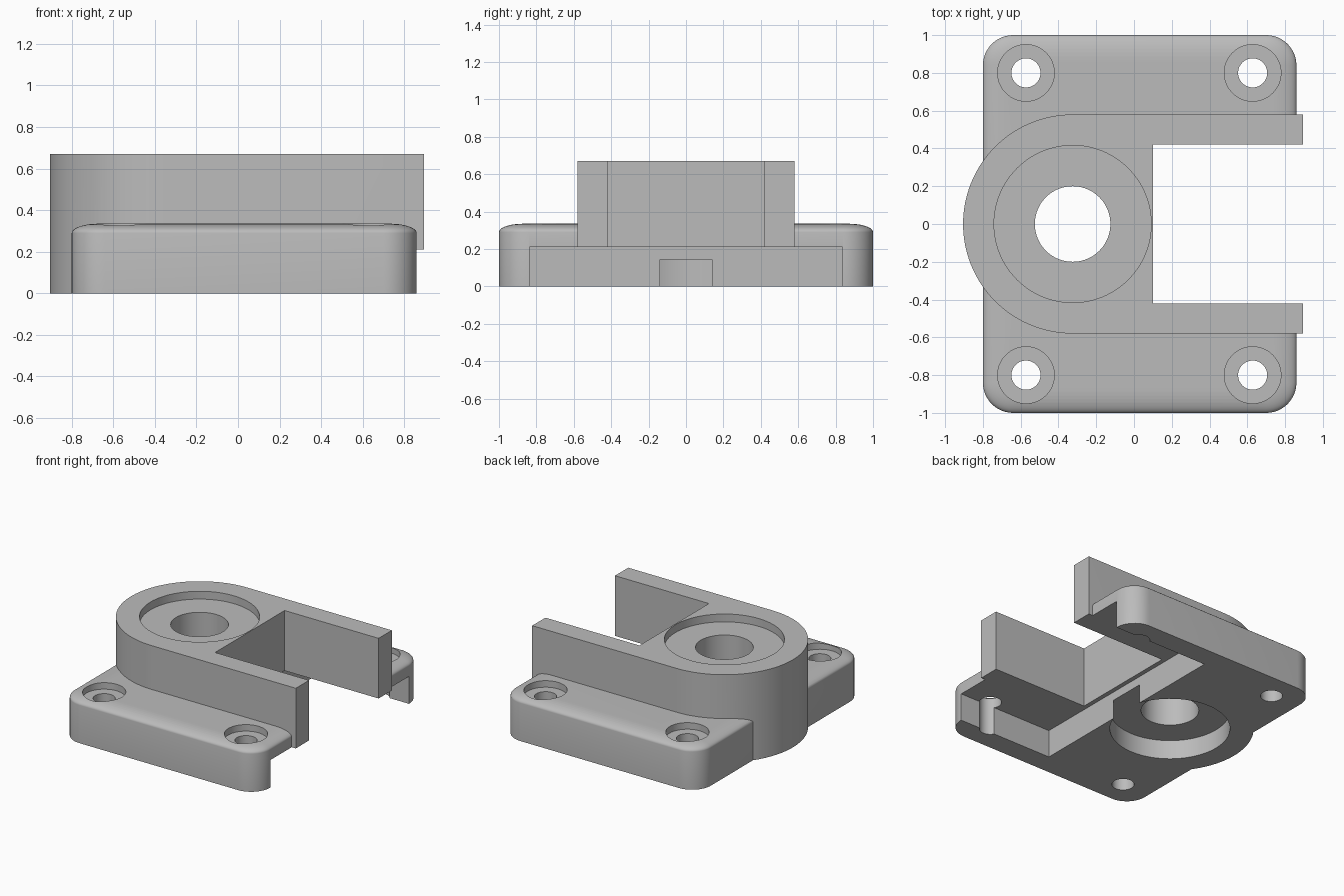
import bpy, bmesh
from math import cos, sin, pi, radians, sqrt

old = bpy.data.objects.get("Cube")
if old:
    bpy.data.objects.remove(old)

grey = bpy.data.materials.new("machined_grey")
grey.use_nodes = True
colour = (0.5, 0.5, 0.5, 1)
grey.diffuse_color = colour
grey.node_tree.nodes["Principled BSDF"].inputs["Base Color"].default_value = colour

BOSS_X, BOSS_R = -0.325, 0.58
PLATE_X, PLATE_Y = 0.03, 0.0
PLATE_HX, PLATE_HY, CORNER, PLATE_H = 0.83, 1.0, 0.16, 0.335
TOP = 0.67


def loft(name, rings):
    """Solid from a stack of rings, each a list of (x, y, z)."""
    bm = bmesh.new()
    loops = [[bm.verts.new(p) for p in ring] for ring in rings]
    n = len(loops[0])
    for a, b in zip(loops, loops[1:]):
        for i in range(n):
            j = (i + 1) % n
            bm.faces.new((a[i], a[j], b[j], b[i]))
    bm.faces.new(loops[0][::-1])
    bm.faces.new(loops[-1])
    bmesh.ops.recalc_face_normals(bm, faces=bm.faces)
    mesh = bpy.data.meshes.new(name)
    bm.to_mesh(mesh)
    bm.free()
    mesh.materials.append(grey)
    ob = bpy.data.objects.new(name, mesh)
    bpy.context.collection.objects.link(ob)
    return ob


def prism(name, outline, z0, z1):
    return loft(name, [[(x, y, z) for x, y in outline] for z in (z0, z1)])


def arc(cx, cy, r, a0, a1, steps):
    return [(cx + r * cos(radians(a0 + (a1 - a0) * i / steps)),
             cy + r * sin(radians(a0 + (a1 - a0) * i / steps)))
            for i in range(steps + 1)]


def cylinder(name, x, y, r, z0, z1, sides=96):
    return prism(name, arc(x, y, r, 0, 360, sides)[:-1], z0, z1)


def box(name, x0, x1, half_y, z0, z1):
    return prism(name, [(x0, -half_y), (x1, -half_y), (x1, half_y), (x0, half_y)], z0, z1)


def combine(target, tool, operation):
    tool.hide_render = True
    mod = target.modifiers.new(operation.lower(), "BOOLEAN")
    mod.operation = operation
    mod.solver = "EXACT"
    mod.object = tool
    bpy.context.view_layer.objects.active = target
    bpy.ops.object.modifier_apply(modifier=mod.name)
    bpy.data.objects.remove(tool)


def plate_ring(inset, z):
    r = CORNER - inset
    hx, hy = PLATE_HX - CORNER, PLATE_HY - CORNER
    ring = []
    for k, (sx, sy) in enumerate(((1, 1), (-1, 1), (-1, -1), (1, -1))):
        ring += arc(PLATE_X + sx * hx, PLATE_Y + sy * hy, r, 90 * k, 90 * k + 90, 12)
    return [(x, y, z) for x, y in ring]


# Mounting plate with rounded corners and a softened top edge
soft_w, soft_h, steps = 0.13, 0.045, 10
rings = [plate_ring(0, 0)]
for i in range(steps + 1):
    a = pi / 2 * i / steps
    rings.append(plate_ring(soft_w * (1 - cos(a)), PLATE_H - soft_h * (1 - sin(a))))
bracket = loft("mounting_bracket", rings)

# Round boss running into two straight arms
boss = prism("boss", arc(BOSS_X, 0, BOSS_R, 90, 270, 64) + [(0.895, -BOSS_R), (0.895, BOSS_R)], 0, TOP)
combine(bracket, boss, "UNION")

# Gap between the arms, and wide slot under them
combine(bracket, box("arm_gap", 0.1, 1.2, 0.42, -0.2, 1), "DIFFERENCE")
combine(bracket, box("under_slot", 0.067, 1.2, 0.838, -0.2, 0.21), "DIFFERENCE")

# Bore with a shallow seat above and a deeper seat below
for name, r, z0, z1 in (("top_seat", 0.416, TOP - 0.06, 1),
                        ("bottom_seat", 0.416, -0.2, 0.145),
                        ("bore", 0.2, -0.3, 1.1)):
    combine(bracket, cylinder(name, BOSS_X, 0, r, z0, z1), "DIFFERENCE")

# Four counterbored screw holes
for x in (-0.572, 0.628):
    for y in (-0.8, 0.8):
        combine(bracket, cylinder("screw_seat", x, y, 0.15, PLATE_H - 0.05, 0.6, 64), "DIFFERENCE")
        combine(bracket, cylinder("screw_hole", x, y, 0.077, -0.2, 0.8, 48), "DIFFERENCE")

bpy.ops.object.select_all(action="DESELECT")
bracket.select_set(True)
bpy.context.view_layer.objects.active = bracket
bpy.ops.object.shade_smooth_by_angle(angle=radians(30))
